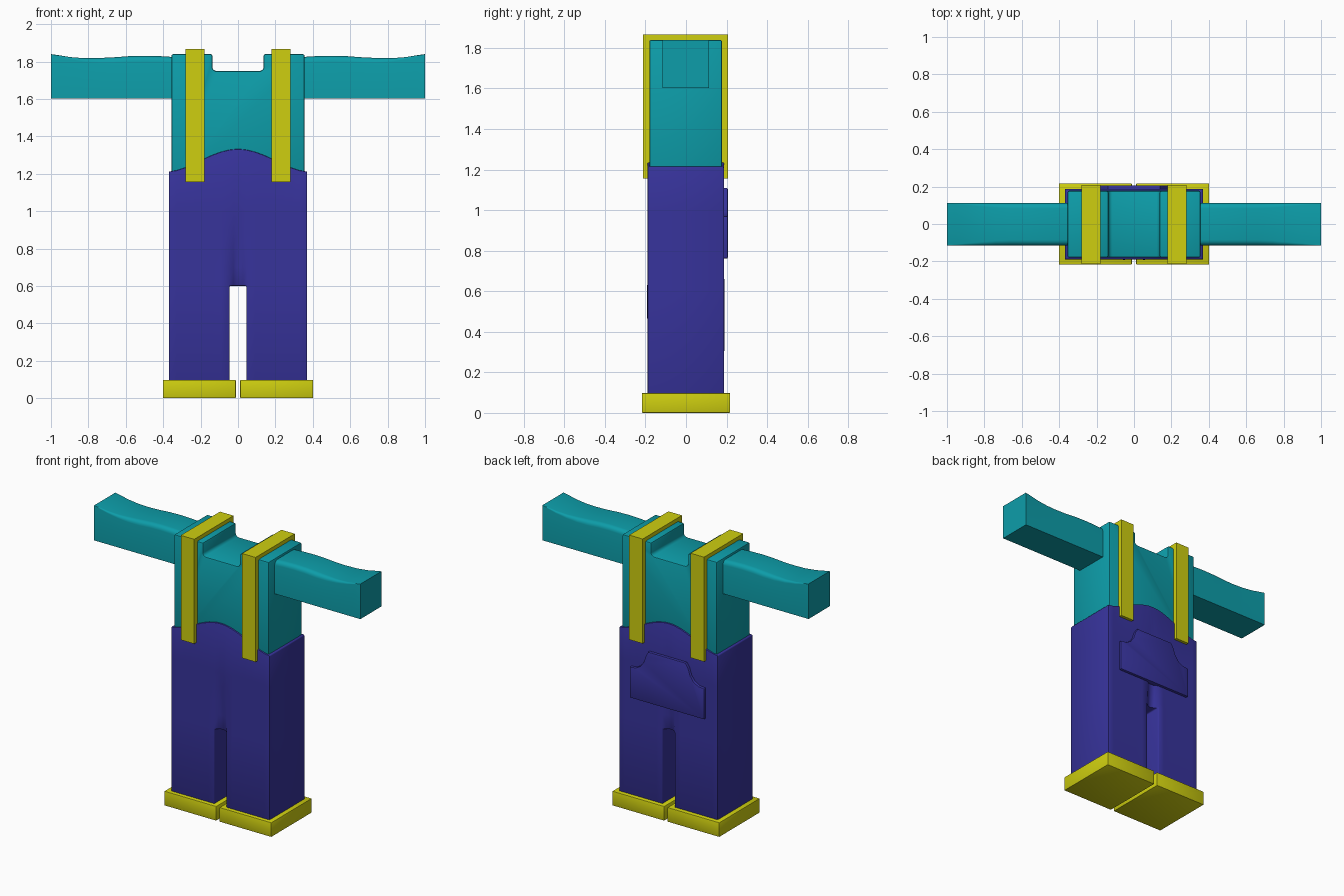
import bpy, bmesh, math
from mathutils import Vector

if "Cube" in bpy.data.objects:
    bpy.data.objects.remove(bpy.data.objects["Cube"])


def material(name, rgb):
    m = bpy.data.materials.new(name)
    m.diffuse_color = (*rgb, 1)
    m.use_nodes = True
    m.node_tree.nodes["Principled BSDF"].inputs["Base Color"].default_value = m.diffuse_color
    return m


TEAL = material("teal cloth", (0.004, 0.34, 0.40))
INDIGO = material("indigo denim", (0.038, 0.033, 0.33))
YELLOW = material("yellow trim", (0.62, 0.62, 0.005))


def finish(bm, name, mat, bevel=0.0):
    """Clean normals, soften the sharp edges and make the object."""
    bmesh.ops.recalc_face_normals(bm, faces=bm.faces[:])
    if bevel:
        sharp = [e for e in bm.edges if e.calc_face_angle(0) > math.radians(60)]
        bmesh.ops.bevel(bm, geom=sharp, offset=bevel, segments=2,
                        profile=0.5, affect='EDGES', clamp_overlap=True)
    mesh = bpy.data.meshes.new(name)
    bm.to_mesh(mesh)
    bm.free()
    mesh.materials.append(mat)
    ob = bpy.data.objects.new(name, mesh)
    bpy.context.collection.objects.link(ob)
    bpy.ops.object.select_all(action='DESELECT')
    ob.select_set(True)
    bpy.context.view_layer.objects.active = ob
    bpy.ops.object.shade_smooth_by_angle(angle=math.radians(40))
    return ob


def prism(name, pts, axis, lo, hi, mat, bevel=0.0):
    """Extrude an (x, z) profile along y, or a (y, z) profile along x."""
    bm = bmesh.new()
    put = (lambda p, d: (p[0], d, p[1])) if axis == 'y' else (lambda p, d: (d, p[0], p[1]))
    face = bm.faces.new([bm.verts.new(put(p, lo)) for p in pts])
    out = bmesh.ops.extrude_face_region(bm, geom=[face])
    step = Vector((0, hi - lo, 0)) if axis == 'y' else Vector((hi - lo, 0, 0))
    bmesh.ops.translate(bm, vec=step, verts=[v for v in out['geom'] if isinstance(v, bmesh.types.BMVert)])
    return finish(bm, name, mat, bevel)


def arc(cx, cz, r, a0, a1, n=5):
    return [(cx + r * math.cos(math.radians(a0 + (a1 - a0) * i / n)),
             cz + r * math.sin(math.radians(a0 + (a1 - a0) * i / n))) for i in range(n + 1)]


def mirrored(half):
    """Right half of an outline, bottom to top, plus its mirror image."""
    return half + [(-x, z) for x, z in reversed(half)]


# Shirt body with a square, softly rounded neckline
neck = arc(0.115, 1.772, 0.022, 0, -90)
prism("shirt_body", mirrored([(0.356, 1.1), (0.356, 1.84), (0.137, 1.84)] + neck),
      'y', -0.18, 0.178, TEAL, 0.01)


# Sleeves: box section with a gently waving, softened top
def sleeve(side):
    bm = bmesh.new()
    rings = []
    wave = [(0.34, 1.824), (0.42, 1.829), (0.5, 1.831), (0.58, 1.829), (0.66, 1.823),
            (0.74, 1.819), (0.82, 1.818), (0.9, 1.824), (0.96, 1.834), (1.0, 1.84)]
    for x, top in wave:
        soft = 0.002 + 0.028 * min(1, (1 - x) / 0.3)
        section = ([(-0.115, 1.602)] + arc(-0.115 + soft, top - soft, soft, 180, 90, 4)
                   + arc(0.113 - soft, top - soft, soft, 90, 0, 4) + [(0.113, 1.602)])
        rings.append([bm.verts.new((side * x, y, z)) for y, z in section])
    n = len(rings[0])
    for a, b in zip(rings, rings[1:]):
        for i in range(n):
            bm.faces.new((a[i], a[(i + 1) % n], b[(i + 1) % n], b[i]))
    bm.faces.new(rings[0])
    bm.faces.new(rings[-1])
    finish(bm, "sleeve_left" if side < 0 else "sleeve_right", TEAL)


# Trousers: grid with a leg gap, arched waist and a fading centre crease
def trousers():
    half = [0.025, 0.045, 0.09, 0.14, 0.19, 0.24, 0.29, 0.33, 0.37]
    xs = [-x for x in reversed(half)] + [0] + half
    zs = [0.08, 0.6, 0.7, 0.8, 0.9, 1.0]

    def waist(x):
        return 1.212 + 0.12 * (0.5 + 0.5 * math.cos(math.pi * x / 0.37)) ** 0.85

    bm = bmesh.new()
    grid = [[bm.verts.new((x, -0.19, z)) for z in zs + [waist(x)]] for x in xs]
    for i in range(len(xs) - 1):
        for j in range(len(zs)):
            if j == 0 and abs(xs[i] + xs[i + 1]) < 0.085:
                continue
            bm.faces.new((grid[i][j], grid[i + 1][j], grid[i + 1][j + 1], grid[i][j + 1]))
    bmesh.ops.delete(bm, geom=[v for v in bm.verts if not v.link_faces], context='VERTS')
    out = bmesh.ops.extrude_face_region(bm, geom=bm.faces[:])
    back = [v for v in out['geom'] if isinstance(v, bmesh.types.BMVert)]
    bmesh.ops.translate(bm, vec=(0, 0.378, 0), verts=back)
    for v in bm.verts:
        if abs(v.co.x) < 0.03 and 0.59 < v.co.z < 1.0:
            depth = 0.03 * (1.0 - v.co.z) / 0.4 * (1 if abs(v.co.x) < 0.01 else 0.7)
            v.co.y -= math.copysign(depth, v.co.y)
    finish(bm, "trousers", INDIGO, 0.006)


trousers()

# Back pocket with scooped upper corners
scoop = [(0.28, 0.97), (0.235, 0.975), (0.2, 0.995), (0.175, 1.03), (0.16, 1.075), (0.14, 1.108)]
prism("back_pocket", mirrored([(0.28, 0.762)] + scoop), 'y', 0.17, 0.206, INDIGO, 0.004)

# Sleeves, shoulder straps and ankle cuffs on both sides
strap = [(-0.213, 1.156), (-0.213, 1.866), (0.208, 1.866), (0.208, 1.156),
         (0.176, 1.156), (0.176, 1.836), (-0.179, 1.836), (-0.179, 1.156)]
cuff = [(-0.217, 0), (0.217, 0), (0.217, 0.098), (-0.217, 0.098)]
for side, label in ((-1, "left"), (1, "right")):
    sleeve(side)
    prism("strap_" + label, strap, 'x', side * 0.18, side * 0.281, YELLOW)
    prism("ankle_cuff_" + label, cuff, 'x', side * 0.012, side * 0.402, YELLOW, 0.004)
